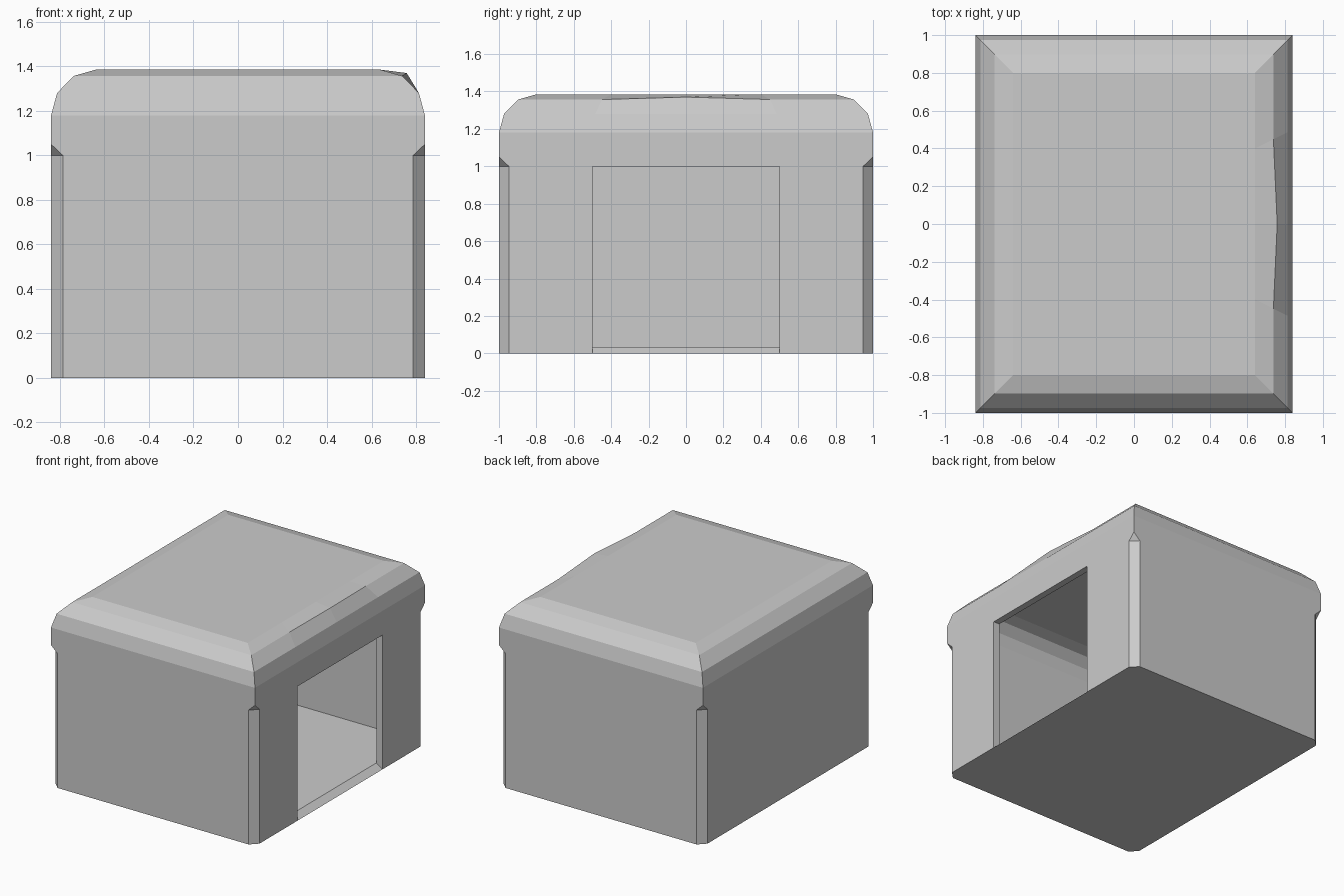
import bpy
import bmesh

if "Cube" in bpy.data.objects:
    bpy.data.objects.remove(bpy.data.objects["Cube"])

HX, HY = 0.84, 1.0          # half width and half depth of the outside
DOOR = 0.5                  # door half width as a fraction of half depth

bm = bmesh.new()


def ring(inset, z, chamfer=0.0, bulge=(0, 0)):
    """Eleven points: four (chamfered) corners plus three on the door side."""
    x, y, c = HX - inset, HY - inset, chamfer
    w = y * DOOR if inset > 0.001 else DOOR
    pts = [(x - c, -y, z), (x, -y + c, z), (x, -w, z),
           (x + bulge[0], 0, z + bulge[1]), (x, w, z),
           (x, y - c, z), (x - c, y, z), (-x + c, y, z),
           (-x, y - c, z), (-x, -y + c, z), (-x + c, -y, z)]
    return [bm.verts.new(p) for p in pts]


def shell(rings, flip):
    """Skin the rings, leaving out the doorway, and cap both ends."""
    def face(vs):
        bm.faces.new(vs[::-1] if flip else vs)
    n = len(rings[0])
    for level, (a, b) in enumerate(zip(rings, rings[1:])):
        for i in range(n):
            if level == 0 and i in (2, 3):      # doorway
                continue
            j = (i + 1) % n
            face([a[i], a[j], b[j], b[i]])
    face(rings[0][::-1])
    face(rings[-1])


# Outside: chamfered corner posts, then a rounded roof with a slight bulge
outer = [ring(0, 0, 0.053), ring(0, 1.0, 0.053), ring(0, 1.05), ring(0, 1.18),
         ring(0.027, 1.28), ring(0.102, 1.357, 0, (0.02, 0.013)),
         ring(0.2, 1.385)]
# Inside: the same form offset by the wall thickness
inner = [ring(0.05, 0.035, 0.025), ring(0.05, 1.0, 0.025), ring(0.05, 1.03),
         ring(0.05, 1.17), ring(0.072, 1.252), ring(0.128, 1.312),
         ring(0.21, 1.335)]
for r in inner[:2]:                             # keep the door jambs square
    r[2].co.y, r[4].co.y = -DOOR, DOOR
shell(outer, False)
shell(inner, True)

# Door frame: sill, jambs and lintel joining outside to inside
loop = [(0, 2), (0, 3), (0, 4), (1, 4), (1, 3), (1, 2)]
for (l0, i0), (l1, i1) in zip(loop, loop[1:] + loop[:1]):
    bm.faces.new([outer[l0][i0], outer[l1][i1], inner[l1][i1], inner[l0][i0]])

# Close the corners where the chamfer has run out
bmesh.ops.remove_doubles(bm, verts=bm.verts[:], dist=0.0005)
bmesh.ops.recalc_face_normals(bm, faces=bm.faces[:])

mesh = bpy.data.meshes.new("shelter")
bm.to_mesh(mesh)
bm.free()
shelter = bpy.data.objects.new("shelter", mesh)
bpy.context.collection.objects.link(shelter)
